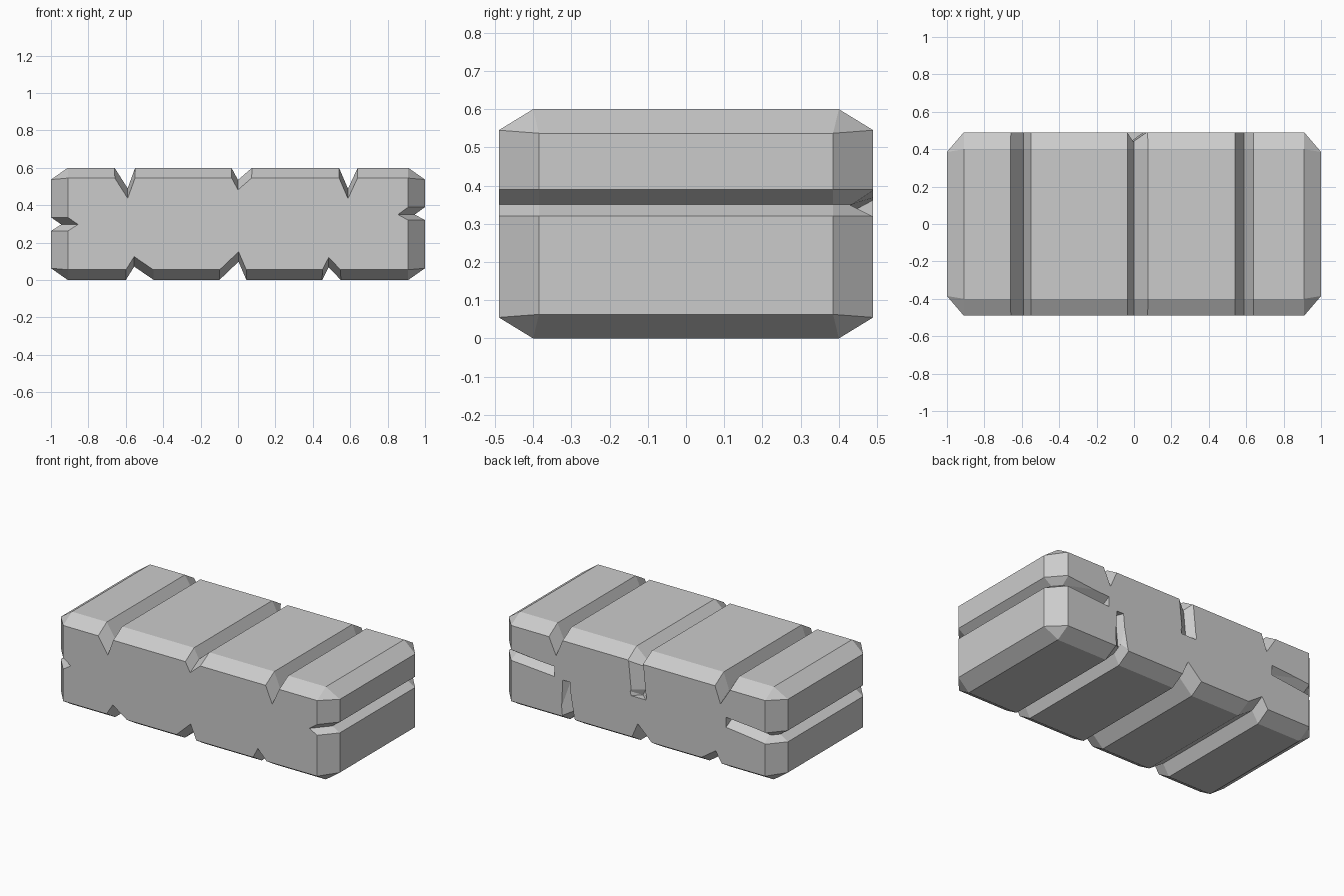
import bpy, bmesh
from mathutils import Vector

if "Cube" in bpy.data.objects:
    bpy.data.objects.remove(bpy.data.objects["Cube"])


def make_object(name, bm):
    bmesh.ops.recalc_face_normals(bm, faces=bm.faces[:])
    mesh = bpy.data.meshes.new(name)
    bm.to_mesh(mesh)
    bm.free()
    ob = bpy.data.objects.new(name, mesh)
    bpy.context.collection.objects.link(ob)
    return ob


# Chamfered block: hull of the three face outlines
bm = bmesh.new()
for sx in (-1, 1):
    for sy in (-1, 1):
        for top in (0, 1):
            for x, y, z in ((0.91, 0.40, 0.6 if top else 0),
                            (1.0, 0.385, 0.537 if top else 0.063),
                            (0.91, 0.49, 0.545 if top else 0.055)):
                bm.verts.new((sx * x, sy * y, z))
bmesh.ops.convex_hull(bm, input=bm.verts[:])
bmesh.ops.dissolve_limit(bm, angle_limit=0.01, verts=bm.verts[:], edges=bm.edges[:])
block = make_object("stone_block", bm)


def carve(name, sections):
    """Cut a groove lofted through triangles (edge, tip, edge)."""
    bm = bmesh.new()
    rings = []
    for a, tip, b in sections:
        a, tip, b = Vector(a), Vector(tip), Vector(b)
        # push the open side out past the surface
        rings.append([bm.verts.new(p) for p in
                      (tip + (a - tip) * 1.5, tip, tip + (b - tip) * 1.5)])
    for r, s in zip(rings, rings[1:]):
        for i in range(3):
            j = (i + 1) % 3
            bm.faces.new((r[i], r[j], s[j], s[i]))
    bm.faces.new(rings[0])
    bm.faces.new(rings[-1])
    bmesh.ops.triangulate(bm, faces=bm.faces[:])
    cutter = make_object(name, bm)
    mod = block.modifiers.new(name, 'BOOLEAN')
    mod.operation = 'DIFFERENCE'
    mod.solver = 'EXACT'
    mod.object = cutter
    bpy.context.view_layer.objects.active = block
    bpy.ops.object.modifier_apply(modifier=name)
    bpy.data.objects.remove(cutter)


# Cross grooves follow the edge chamfers: (y, amount of inward shift)
def stations(flat, edge, drop):
    slope = drop / (edge - flat)
    far = 0.55
    return ((-far, slope * (far - flat)), (-flat, 0), (flat, 0), (far, slope * (far - flat)))


# Top and bottom grooves: left edge, tip, right edge, surface z, tip z
for i, (a, t, b, zs, zt) in enumerate((
        (-0.66, -0.59, -0.55, 0.6, 0.49),
        (-0.035, 0.0, 0.075, 0.6, 0.535),
        (0.54, 0.588, 0.64, 0.6, 0.488),
        (-0.60, -0.555, -0.45, 0.0, 0.072),
        (-0.10, 0.003, 0.045, 0.0, 0.098),
        (0.45, 0.485, 0.55, 0.0, 0.068))):
    s = -1 if zs > 0.3 else 1
    carve(f"cross_groove_{i}", [((a, y, zs + s * d), (t, y, zt + s * d), (b, y, zs + s * d))
                                for y, d in stations(0.40, 0.49, 0.053)])

# End grooves, each wrapping onto the back face
for side, lo, mid, hi, end in ((1, 0.32, 0.35, 0.39, 0.60), (-1, 0.262, 0.297, 0.335, -0.63)):
    carve(f"end_groove_{side}", [((side * (1 - d), y, lo), (side * (0.945 - d), y, mid),
                                  (side * (1 - d), y, hi))
                                 for y, d in stations(0.385, 0.49, 0.09)])
    carve(f"back_return_{side}", [((x, 0.49, l), (x, 0.43, m), (x, 0.49, h))
                                  for x, l, m, h in ((side * 0.93, lo, mid, hi),
                                                     (end, 0.297, 0.33, 0.362))])

# Cracks running down and up the back face: z, left, tip, right
for name, rows in (("back_crack_middle", ((0.56, -0.035, 0.0, 0.07), (0.36, -0.055, -0.02, 0.05),
                                          (0.32, -0.055, 0.0, 0.05))),
                   ("back_crack_side", ((0.03, 0.45, 0.485, 0.54), (0.29, 0.49, 0.51, 0.54)))):
    carve(name, [((a, 0.49, z), (t, 0.44, z), (b, 0.49, z)) for z, a, t, b in rows])
